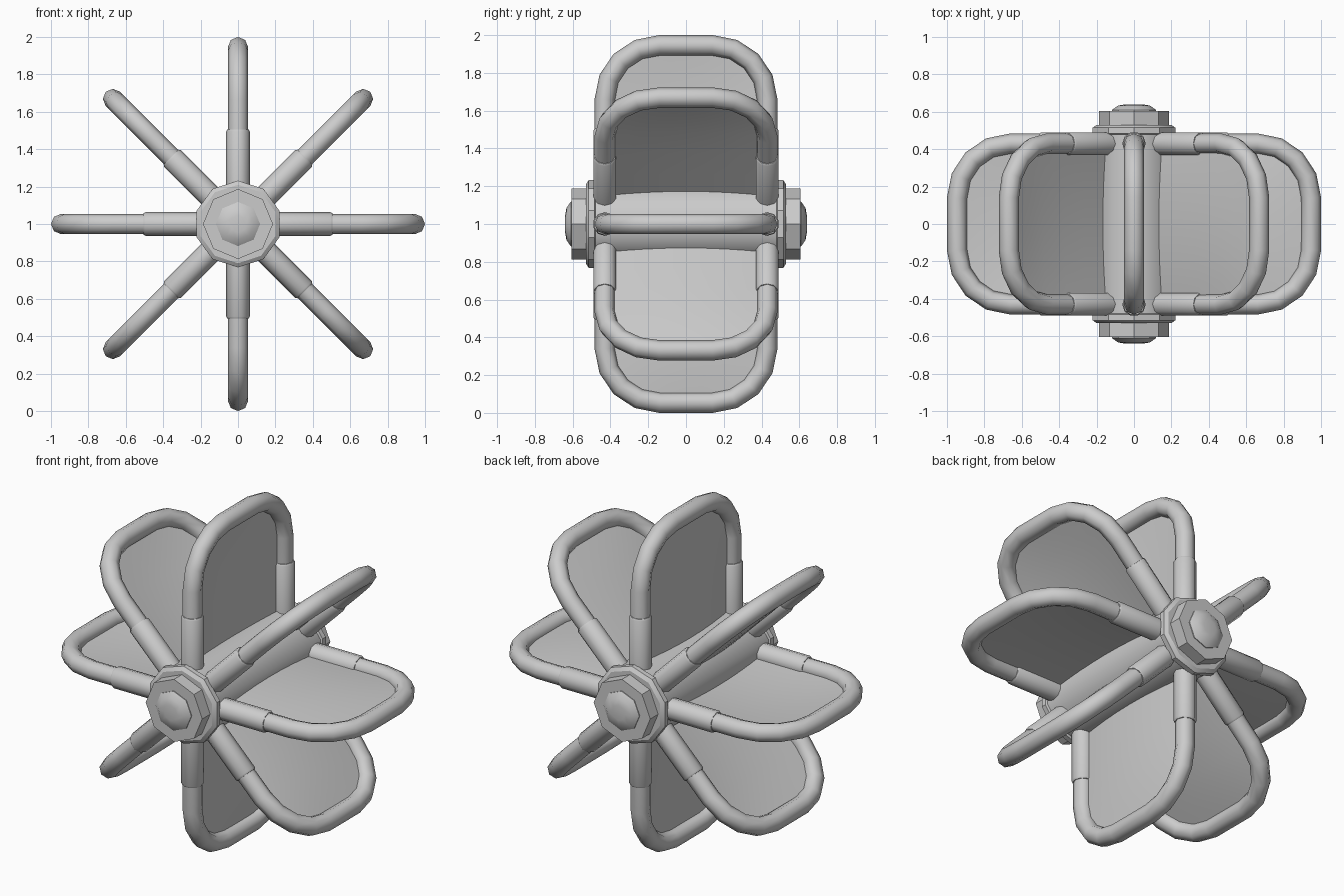
import bpy, bmesh
from math import sin, cos, pi, radians
from mathutils import Vector

if "Cube" in bpy.data.objects:
    bpy.data.objects.remove(bpy.data.objects["Cube"])

CENTRE = Vector((0, 0, 1))
SPAN, REACH = 0.43, 0.946      # tube centre line: half width and outer radius


def finish(name, bm, angle=40):
    bmesh.ops.recalc_face_normals(bm, faces=bm.faces)
    mesh = bpy.data.meshes.new(name)
    bm.to_mesh(mesh)
    bm.free()
    obj = bpy.data.objects.new(name, mesh)
    bpy.context.collection.objects.link(obj)
    obj.location = CENTRE
    bpy.ops.object.select_all(action='DESELECT')
    obj.select_set(True)
    bpy.context.view_layer.objects.active = obj
    bpy.ops.object.shade_smooth_by_angle(angle=radians(angle))
    return obj


def skin(bm, rings):
    for a, b in zip(rings, rings[1:]):
        n = len(a)
        for i in range(n):
            bm.faces.new((a[i], a[(i + 1) % n], b[(i + 1) % n], b[i]))
    bm.faces.new(rings[0])
    bm.faces.new(rings[-1])


def lathe(name, profile, sides, angle=40):
    """Turn (radius, y) points round the y axis, one vertex at the top."""
    bm = bmesh.new()
    skin(bm, [[bm.verts.new((r * sin(2 * pi * i / sides), y, r * cos(2 * pi * i / sides)))
               for i in range(sides)] for r, y in profile])
    return finish(name, bm, angle)


def sweep(name, path, radii, sides=8, angle=50):
    """Round tube along a path of (y, z) points."""
    pts = [Vector((0, y, z)) for y, z in path]
    bm = bmesh.new()
    rings = []
    for k, p in enumerate(pts):
        t = (pts[min(k + 1, len(pts) - 1)] - pts[max(k - 1, 0)]).normalized()
        side = Vector((1, 0, 0)).cross(t)
        rings.append([bm.verts.new(p + radii[k] * (Vector((cos(a), 0, 0)) + side * sin(a)))
                      for a in (2 * pi * i / sides for i in range(sides))])
    skin(bm, rings)
    return finish(name, bm, angle)


def around(obj):
    """Repeat a part eight times round the axle."""
    base = obj.name
    for i in range(1, 8):
        c = obj.copy()
        c.name = f"{base}_{i + 1}"
        c.rotation_euler.y = i * pi / 4
        bpy.context.collection.objects.link(c)


# axle drum, end flanges, hub caps and domes
lathe("drum", [(0.22, -0.49), (0.22, 0.49)], 10)
for s, end in ((-1, "front"), (1, "back")):
    lathe(end + "_flange", [(0.2, s * 0.47), (0.232, s * 0.485), (0.232, s * 0.515), (0.21, s * 0.53)], 10, 25)
    lathe(end + "_hub_cap", [(0.187, s * 0.5), (0.187, s * 0.605)], 8, 25)
    lathe(end + "_dome", [(0.118, s * 0.59), (0.118, s * 0.61), (0.085, s * 0.633), (0.045, s * 0.64)], 8)

# paddle frame: a tube with two rounded corners
corner = [(0.14 + (SPAN - 0.14) * cos(a), 0.66 + (REACH - 0.66) * sin(a))
          for a in (i * pi / 8 for i in range(5))]
half = [(SPAN, 0.18)] + corner
path = half + [(-y, z) for y, z in reversed(half)]
around(sweep("paddle_frame", path, [0.054] * len(path)))

# sleeves that hold the frame ends, with a small chamfer at the rim
for s, end in ((-1, "front"), (1, "back")):
    y = s * SPAN
    around(sweep(end + "_sleeve", [(y, 0.15), (y, 0.495), (y, 0.505)], [0.063, 0.063, 0.057], 10))

# paddle sheet: slightly cupped membrane inside the frame
bm = bmesh.new()
rows = [(SPAN, 0.18), (SPAN, 0.35), (SPAN, 0.5)] + corner
N = 8
grid = []
for w, z in rows:
    fade = 1 - max(0, (z - 0.5) / (REACH - 0.5)) ** 2
    grid.append([bm.verts.new((-0.028 * fade * (1 - t * t), w * t, z))
                 for t in (2 * j / N - 1 for j in range(N + 1))])
for a, b in zip(grid, grid[1:]):
    for j in range(N):
        bm.faces.new((a[j], a[j + 1], b[j + 1], b[j]))
around(finish("paddle_sheet", bm))
